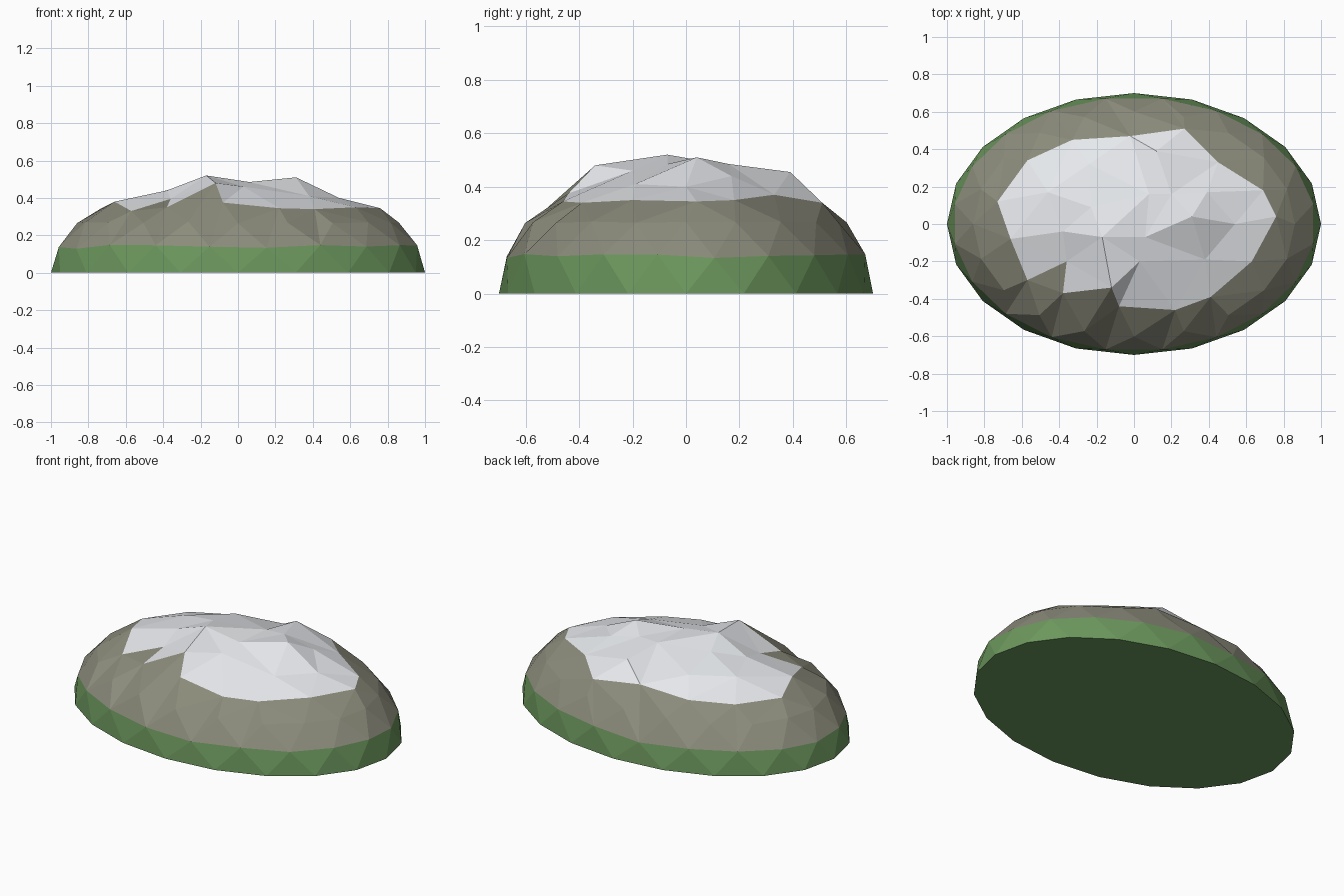
import bpy, random
from math import cos, sin, pi
from mathutils import Vector
from mathutils.geometry import delaunay_2d_cdt

if "Cube" in bpy.data.objects:
    bpy.data.objects.remove(bpy.data.objects["Cube"])

random.seed(4)
N = 20


def ring(r, z, offset, jitter=0.0):
    """Elliptical ring of N points."""
    pts = []
    for i in range(N):
        a = 2 * pi * (i + offset) / N
        pts.append((r * cos(a), 0.7 * r * sin(a), z + random.uniform(-jitter, jitter)))
    return pts


# Ground outline, grass line and the kink halfway up the rock
base = ring(1.0, 0.0, 0)
grass_line = ring(0.97, 0.138, 0.5, 0.012)
rock_kink = ring(0.86, 0.268, 0, 0.006)

# Ragged lower edge of the snow
snow_line = [
    (0.76, 0.04, 0.345), (0.69, 0.18, 0.35), (0.45, 0.33, 0.37), (0.27, 0.51, 0.34),
    (-0.02, 0.47, 0.37), (-0.33, 0.45, 0.35), (-0.57, 0.34, 0.345), (-0.73, 0.12, 0.345),
    (-0.66, -0.08, 0.38), (-0.57, -0.30, 0.33), (-0.36, -0.20, 0.395), (-0.38, -0.37, 0.35),
    (-0.12, -0.34, 0.48), (-0.08, -0.44, 0.375), (0.22, -0.46, 0.345), (0.41, -0.39, 0.34),
    (0.63, -0.20, 0.35)]

# Summit bumps
summit = [
    (-0.38, -0.04, 0.44), (-0.17, -0.07, 0.52), (0.06, -0.07, 0.485), (0.31, 0.04, 0.51),
    (0.54, 0.0, 0.40), (0.20, 0.16, 0.485), (0.08, 0.16, 0.48), (0.12, 0.39, 0.455),
    (-0.23, 0.09, 0.48), (-0.24, 0.32, 0.43), (-0.46, 0.17, 0.42), (0.39, 0.17, 0.44),
    (0.03, -0.20, 0.46), (0.38, -0.19, 0.41)]

# Triangulate the whole hill seen from above, keeping the nested outlines
pts, outlines = [], []
for loop in (base, grass_line, snow_line):
    outlines.append(list(range(len(pts), len(pts) + len(loop))))
    pts += loop
pts += rock_kink + summit
flat, _, tris, orig, _, inside = delaunay_2d_cdt(
    [Vector(p[:2]) for p in pts], [], outlines, 0, 1e-5, True)
verts = [(v.x, v.y, pts[o[0]][2]) for v, o in zip(flat, orig)]


def make_part(name, depth, color, extra=()):
    """Object from the triangles lying inside exactly `depth` outlines."""
    faces = [list(t) for t, d in zip(tris, inside) if len(d) == depth]
    used = sorted({i for f in faces for i in f})
    new = {o: n for n, o in enumerate(used)}
    me = bpy.data.meshes.new(name)
    polys = [[new[i] for i in f] for f in faces]
    polys += [[new[i] for i in f] for f in extra]
    me.from_pydata([verts[i] for i in used], [], polys)
    mat = bpy.data.materials.new(name)
    mat.diffuse_color = (*color, 1)
    mat.use_nodes = True
    mat.node_tree.nodes["Principled BSDF"].inputs["Base Color"].default_value = mat.diffuse_color
    me.materials.append(mat)
    bpy.context.collection.objects.link(bpy.data.objects.new(name, me))


# Grass foot with flat underside, rock slope, snow cap
ground = [next(k for k, o in enumerate(orig) if i in o) for i in outlines[0]]
make_part("grass_foot", 1, (0.15, 0.31, 0.11), [ground[::-1]])
make_part("rock_slope", 2, (0.26, 0.26, 0.20))
make_part("snow_cap", 3, (0.80, 0.82, 0.85))
